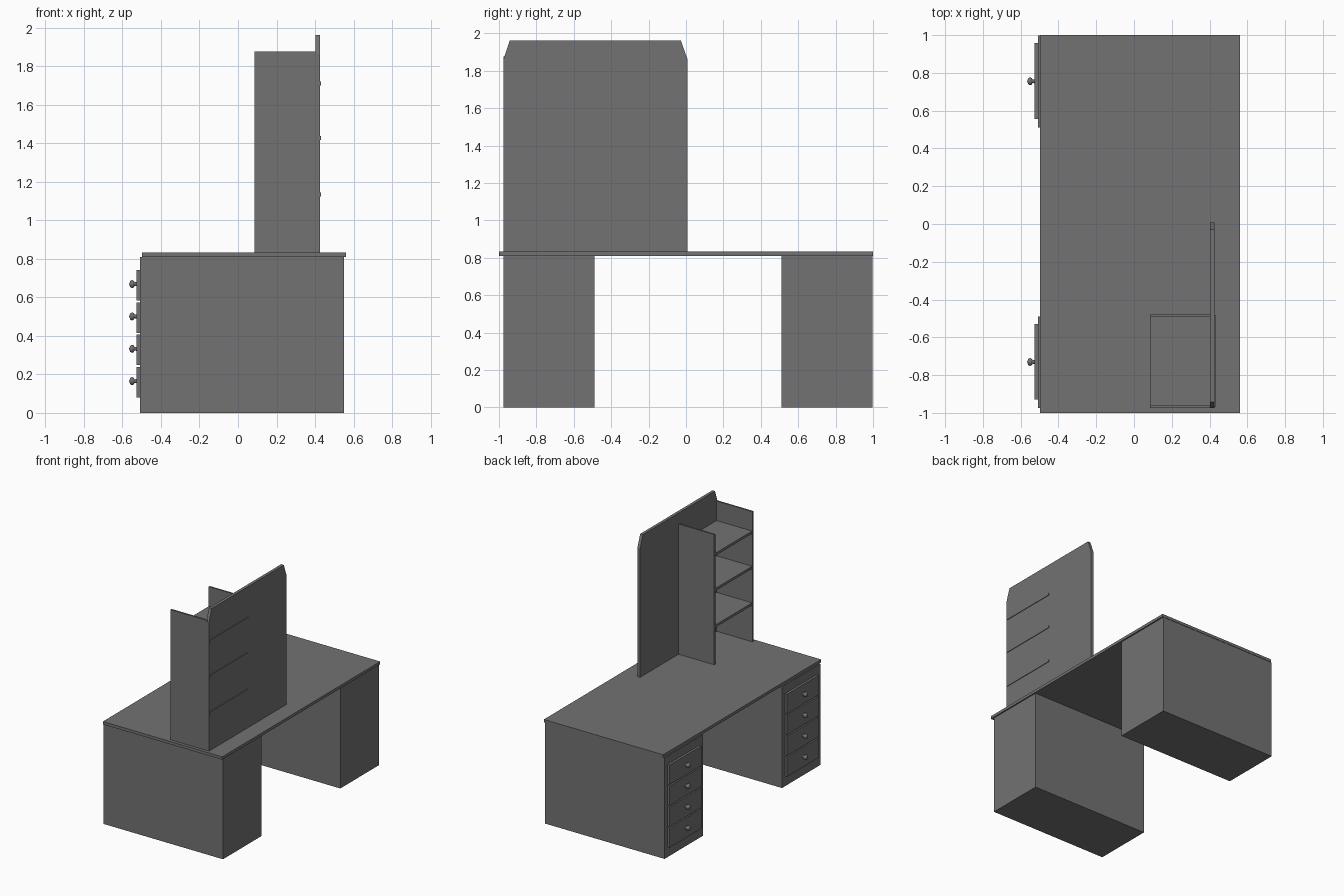
import bpy
import bmesh
from math import pi
from mathutils import Matrix

cube = bpy.data.objects.get("Cube")
if cube:
    bpy.data.objects.remove(cube)

GREY = (0.17, 0.17, 0.17, 1)
grey = bpy.data.materials.new("plain grey")
grey.use_nodes = True
grey.diffuse_color = GREY
grey.node_tree.nodes["Principled BSDF"].inputs["Base Color"].default_value = GREY


def finish(name, bm):
    bmesh.ops.recalc_face_normals(bm, faces=bm.faces)
    mesh = bpy.data.meshes.new(name)
    bm.to_mesh(mesh)
    bm.free()
    mesh.materials.append(grey)
    obj = bpy.data.objects.new(name, mesh)
    bpy.context.collection.objects.link(obj)
    return obj


def box(name, x, y, z, bevel=0):
    """Box from (low, high) ranges on each axis."""
    bm = bmesh.new()
    bmesh.ops.create_cube(bm, size=1)
    for v in bm.verts:
        v.co = [r[0] if c < 0 else r[1] for c, r in zip(v.co, (x, y, z))]
    if bevel:
        # soften only the edges of the outward (-x) face
        edges = [e for e in bm.edges if all(v.co.x == x[0] for v in e.verts)]
        bmesh.ops.bevel(bm, geom=edges, offset=bevel, segments=1, affect='EDGES')
    return finish(name, bm)


def knob(name, x, y, z):
    """Turned knob: profile of (distance out, radius) spun about the x axis."""
    profile = [(0, 0.011), (0.012, 0.009), (0.017, 0.018), (0.025, 0.021),
               (0.034, 0.017), (0.041, 0)]
    bm = bmesh.new()
    verts = [bm.verts.new((x - d, y, z + r)) for d, r in profile]
    edges = [bm.edges.new(pair) for pair in zip(verts, verts[1:])]
    bmesh.ops.spin(bm, geom=verts + edges, cent=(x, y, z), axis=(1, 0, 0),
                   angle=2 * pi, steps=16)
    bmesh.ops.remove_doubles(bm, verts=bm.verts, dist=0.0005)
    obj = finish(name, bm)
    obj.data.shade_smooth()
    return obj


# Desktop
box("desktop", (-0.498, 0.56), (-1, 1), (0.81, 0.833))

# Two drawer pedestals
for side, y0, y1 in (("right", -0.975, -0.49), ("left", 0.51, 0.997)):
    box(side + "_pedestal", (-0.508, 0.55), (y0, y1), (0, 0.81))
    for i in range(4):
        z = 0.08 + 0.168 * i
        label = f"{side}_drawer_{i + 1}"
        box(label, (-0.526, -0.5), (y0 + 0.047, y1 - 0.04), (z, z + 0.158), 0.006)
        knob(label + "_knob", -0.525, (y0 + y1) / 2 + 0.002, z + 0.085)

# Back board with clipped upper corners
outline = [(-0.975, 0.833), (0.007, 0.833), (0.007, 1.865), (-0.028, 1.963),
           (-0.942, 1.963), (-0.975, 1.865)]
bm = bmesh.new()
face = bm.faces.new([bm.verts.new((0.402, y, z)) for y, z in outline])
ext = bmesh.ops.extrude_face_region(bm, geom=[face])
moved = [g for g in ext["geom"] if isinstance(g, bmesh.types.BMVert)]
bmesh.ops.translate(bm, verts=moved, vec=(0.024, 0, 0))
finish("back_board", bm)

# Shelf unit standing on the desktop
for side, y in (("right", -0.975), ("left", -0.493)):
    box(side + "_shelf_side", (0.085, 0.41), (y, y + 0.014), (0.833, 1.876))
for i, z in enumerate((1.125, 1.418, 1.7)):
    box(f"shelf_{i + 1}", (0.087, 0.431), (-0.97, -0.483), (z, z + 0.02))
